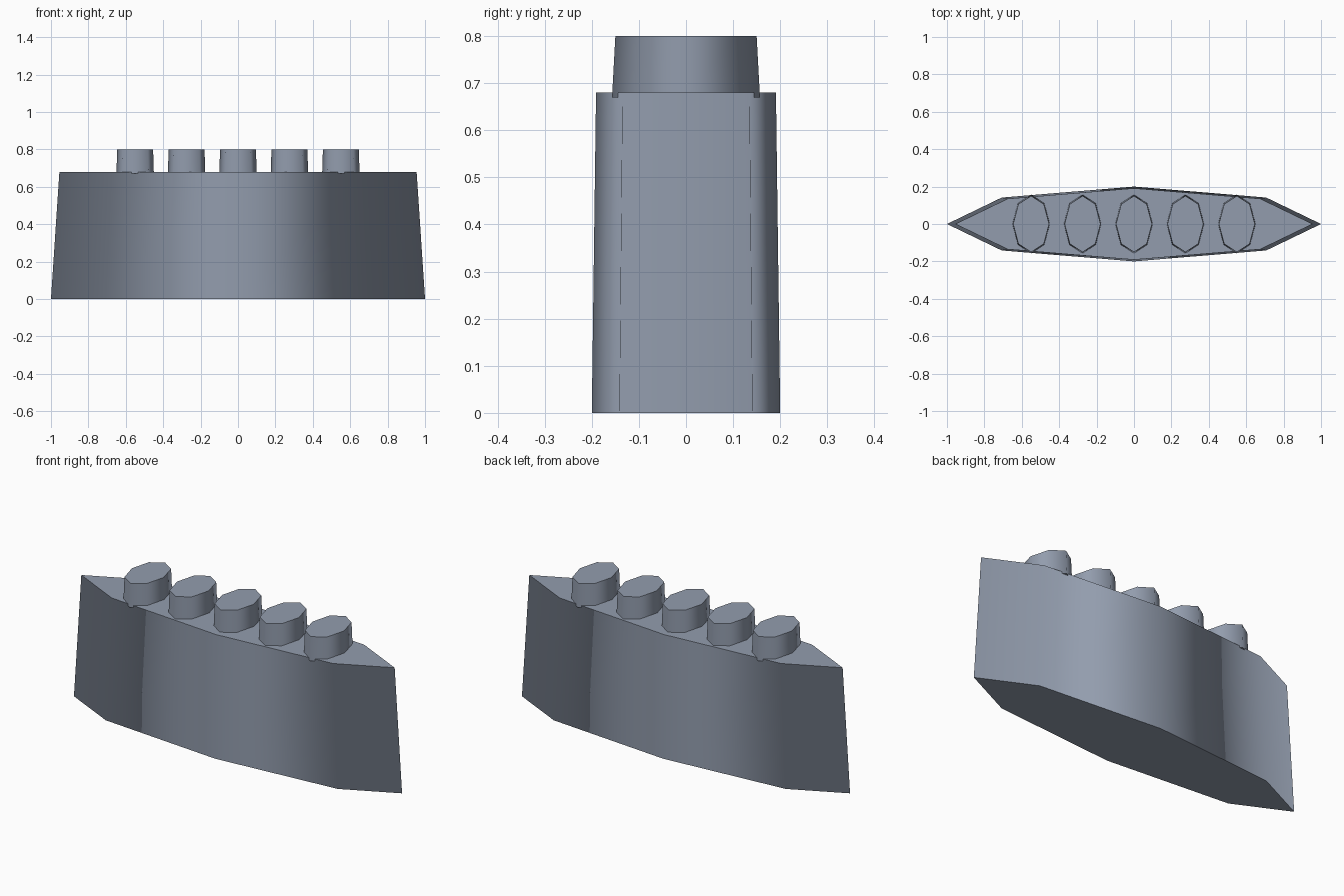
import bpy
import bmesh
from math import cos, sin, pi
from mathutils import Vector

default_cube = bpy.data.objects.get("Cube")
if default_cube:
    bpy.data.objects.remove(default_cube, do_unlink=True)

SIDES = 8

# Single blue-grey finish
steel = bpy.data.materials.new("blue_grey")
steel.use_nodes = True
colour = (0.29, 0.335, 0.42, 1)
steel.diffuse_color = colour
steel.node_tree.nodes["Principled BSDF"].inputs["Base Color"].default_value = colour


def tapered_prism(name, x, base, top, z0, z1):
    """Eight-sided tapered oval column with smooth sides and flat caps."""
    bm = bmesh.new()
    rings = []
    for (rx, ry), z in ((base, z0), (top, z1)):
        angles = [2 * pi * i / SIDES for i in range(SIDES)]
        rings.append([bm.verts.new((rx * cos(a), ry * sin(a), z)) for a in angles])
    low, high = rings
    for i in range(SIDES):
        j = (i + 1) % SIDES
        bm.faces.new((low[i], low[j], high[j], high[i])).smooth = True
    bm.faces.new(high)
    bm.faces.new(low[::-1])
    mesh = bpy.data.meshes.new(name)
    bm.to_mesh(mesh)
    bm.free()
    mesh.materials.append(steel)

    # Radial normals round the sides, straight normals on the caps
    normals = [Vector((0, 0, 1))] * len(mesh.loops)
    for face in mesh.polygons:
        for k in face.loop_indices:
            if abs(face.normal.z) > 0.9:
                normals[k] = face.normal.copy()
            else:
                p = mesh.vertices[mesh.loops[k].vertex_index].co
                normals[k] = Vector((p.x, p.y, 0)).normalized()
    mesh.normals_split_custom_set(normals)

    obj = bpy.data.objects.new(name, mesh)
    obj.location.x = x
    bpy.context.collection.objects.link(obj)
    return obj


# Long pointed body
tapered_prism("body", 0, (1.0, 0.2), (0.955, 0.191), 0, 0.68)

# Row of five pegs, the outer ones slightly overhanging the body
for n in range(5):
    tapered_prism(f"peg_{n + 1}", (n - 2) * 0.275, (0.1, 0.157), (0.096, 0.15), 0.67, 0.8)
